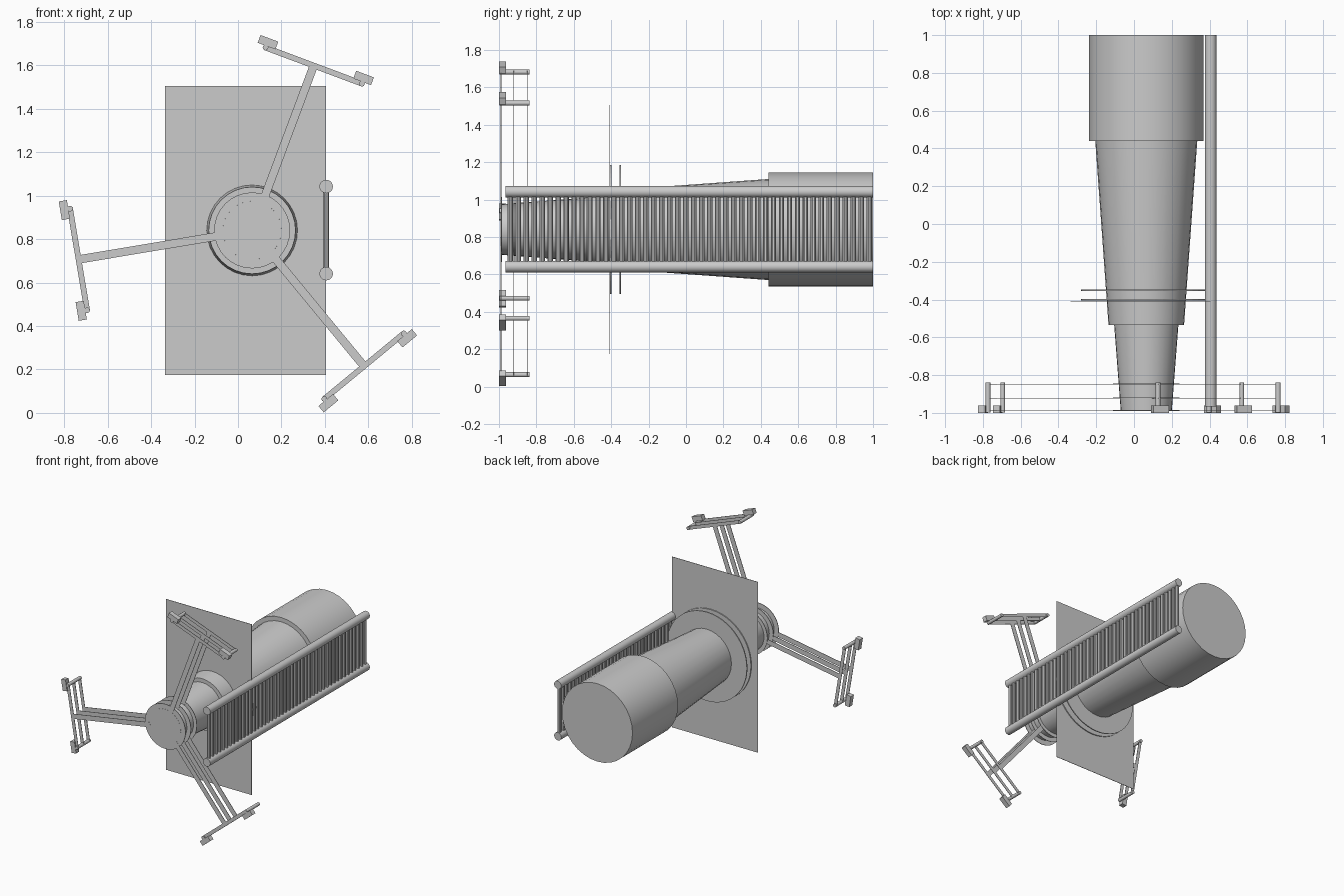
import bpy, bmesh
from math import radians, pi
from mathutils import Matrix, Vector

if "Cube" in bpy.data.objects:
    bpy.data.objects.remove(bpy.data.objects["Cube"])

CX, CZ = 0.065, 0.84          # main axis, running along y
AXIS = Matrix.Translation((CX, 0, CZ))


def finish(name, bm, matrix=Matrix(), smooth=False):
    bmesh.ops.recalc_face_normals(bm, faces=bm.faces)
    me = bpy.data.meshes.new(name)
    bm.to_mesh(me)
    bm.free()
    me.transform(matrix)
    ob = bpy.data.objects.new(name, me)
    bpy.context.collection.objects.link(ob)
    if smooth:
        bpy.context.view_layer.objects.active = ob
        ob.select_set(True)
        bpy.ops.object.shade_smooth_by_angle(angle=radians(30))
        ob.select_set(False)
    return ob


def add_rod(bm, a, b, r1, r2=None, sides=32):
    """Capped cylinder or cone between two points."""
    a, b = Vector(a), Vector(b)
    rot = (b - a).to_track_quat('Z', 'Y').to_matrix().to_4x4()
    bmesh.ops.create_cone(bm, cap_ends=True, segments=sides, radius1=r1,
                          radius2=r1 if r2 is None else r2, depth=(b - a).length,
                          matrix=Matrix.Translation((a + b) / 2) @ rot)


def rod(name, a, b, r1, r2=None, sides=32, matrix=Matrix(), smooth=False):
    bm = bmesh.new()
    add_rod(bm, a, b, r1, r2, sides)
    return finish(name, bm, matrix, smooth)


def box(name, centre, size, matrix=Matrix()):
    bm = bmesh.new()
    bmesh.ops.create_cube(bm, size=1, matrix=Matrix.Translation(centre) @ Matrix.Diagonal((*size, 1)))
    return finish(name, bm, matrix)


def sheet(name, outline, y, thick, matrix):
    """Thin plate cut to an outline in the xz plane."""
    bm = bmesh.new()
    face = bm.faces.new([bm.verts.new((u, y - thick / 2, v)) for u, v in outline])
    ext = bmesh.ops.extrude_face_region(bm, geom=[face])
    bmesh.ops.translate(bm, vec=(0, thick, 0),
                        verts=[g for g in ext['geom'] if isinstance(g, bmesh.types.BMVert)])
    return finish(name, bm, matrix)


# Main body: rear drum, long taper, nose taper
for name, y0, y1, r0, r1 in (("rear_drum", 0.44, 1.0, 0.304, 0.304),
                             ("body_taper", -0.535, 0.44, 0.20, 0.27),
                             ("nose_taper", -0.99, -0.535, 0.135, 0.17)):
    rod(name, (0, y0, 0), (0, y1, 0), r0, r1, 32, AXIS, True)

# Rectangular shield plate and two round flanges
box("shield_plate", (0.035, -0.408, 0.84), (0.74, 0.003, 1.33))
for i, y in enumerate((-0.402, -0.352)):
    rod(f"flange_{i}", (0, y - 0.004, 0), (0, y + 0.004, 0), 0.346, sides=48, matrix=AXIS)

# Thin nose discs, each carrying three T-shaped arms
LEVELS = (-0.987, -0.92, -0.847)
for i, y in enumerate(LEVELS):
    rod(f"nose_disc_{i}", (0, y - 0.002, 0), (0, y + 0.002, 0), 0.175, matrix=AXIS)

half_t = [(0.13, 0.019), (0.797, 0.019), (0.797, 0.24), (0.823, 0.24)]
t_outline = half_t + [(u, -v) for u, v in reversed(half_t)]
for k in range(3):
    m = AXIS @ Matrix.Rotation(-radians(69.5 + 120 * k), 4, 'Y')
    for i, y in enumerate(LEVELS):
        sheet(f"arm_{k}_{i}", t_outline, y - 0.002, 0.003, m)
    for s in (-1, 1):
        rod(f"arm_pin_{k}_{s}", (0.81, -0.998, 0.237 * s), (0.81, -0.838, 0.237 * s), 0.013, sides=16, matrix=m, smooth=True)
        box(f"arm_foot_{k}_{s}", (0.837, -0.981, 0.235 * s), (0.038, 0.038, 0.087), m)

# Side railing: two long tubes joined by a row of upright bars
RX = 0.406
for name, z in (("upper_rail", 1.042), ("lower_rail", 0.641)):
    rod(name, (RX, -0.965, z), (RX, 1.0, z), 0.031, sides=20, smooth=True)
bm = bmesh.new()
N = 46
for i in range(N):
    y = -0.94 + 1.92 * i / (N - 1)
    add_rod(bm, (RX, y, 0.65), (RX, y, 1.03), 0.0145, sides=10)
finish("railing_bars", bm, smooth=True)
